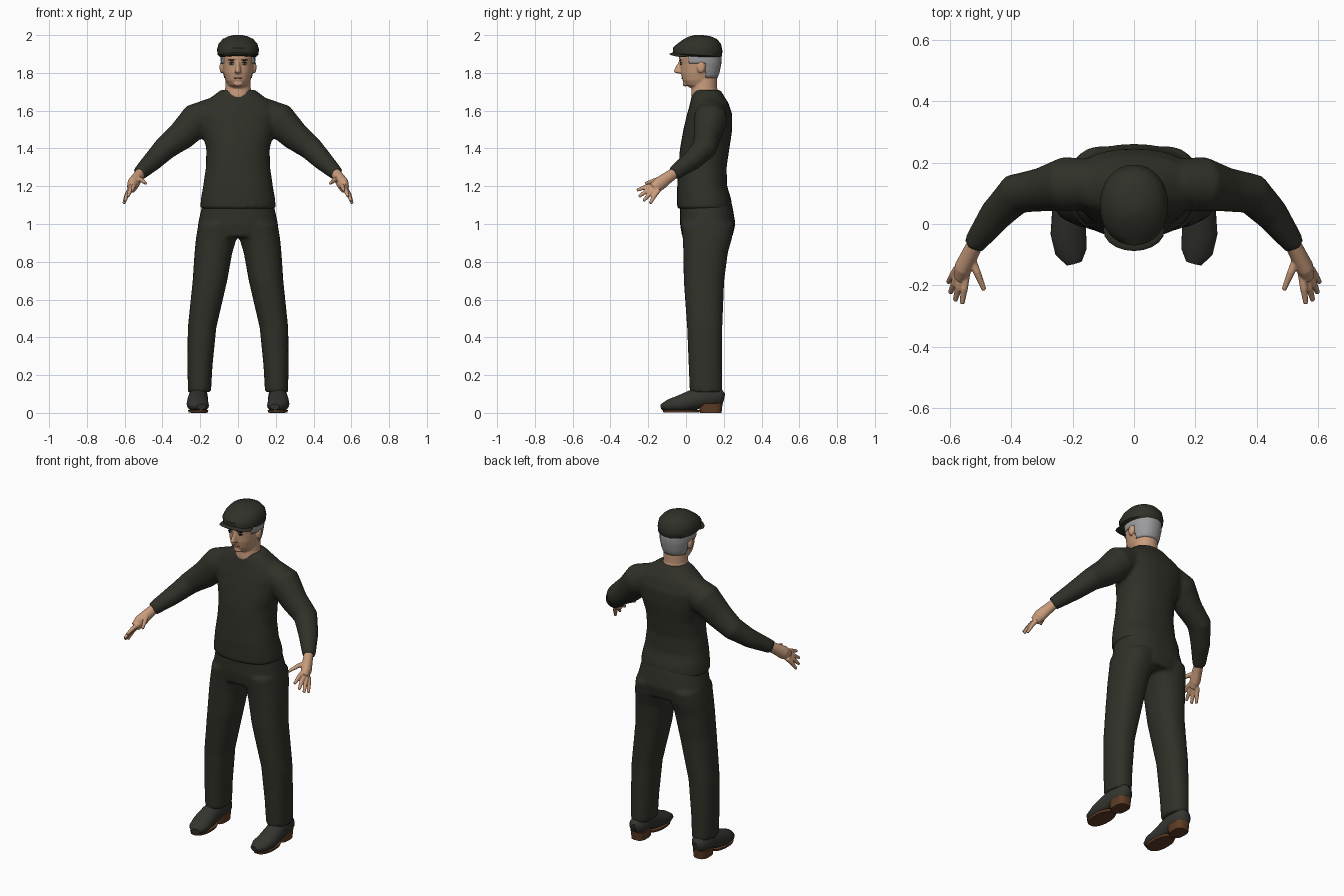
import bpy, bmesh, math
from mathutils import Vector, Matrix

if "Cube" in bpy.data.objects:
    bpy.data.objects.remove(bpy.data.objects["Cube"])


def material(name, r, g, b):
    m = bpy.data.materials.new(name)
    m.use_nodes = True
    m.diffuse_color = (r, g, b, 1)
    bsdf = m.node_tree.nodes["Principled BSDF"]
    bsdf.inputs["Base Color"].default_value = (r, g, b, 1)
    bsdf.inputs["Roughness"].default_value = 0.8
    return m


CLOTH = material("dark olive cloth", 0.03, 0.03, 0.022)
SHOE = material("charcoal leather", 0.035, 0.035, 0.029)
SKIN = material("skin", 0.58, 0.33, 0.2)
HAIR = material("grey hair", 0.33, 0.33, 0.34)
SOLE = material("brown sole", 0.11, 0.045, 0.018)
DARK = material("eye dark", 0.02, 0.014, 0.01)
WHITE = material("eye white", 0.6, 0.57, 0.53)
LIP = material("lips", 0.4, 0.17, 0.12)


def loft(bm, rings, n=32, power=1.0):
    """Skin rings given as (centre, u axis, v axis) and close both ends."""
    def bend(c):
        return math.copysign(abs(c) ** power, c)
    loops = []
    for c, u, v in rings:
        angles = [2 * math.pi * i / n for i in range(n)]
        loops.append([bm.verts.new(c + u * bend(math.cos(a)) + v * bend(math.sin(a))) for a in angles])
    for a, b in zip(loops, loops[1:]):
        for i in range(n):
            j = (i + 1) % n
            bm.faces.new((a[i], a[j], b[j], b[i]))
    bm.faces.new(loops[0])
    bm.faces.new(loops[-1])


def levels(bm, rows, sx=1, power=0.87, grow=0.0):
    """Horizontal rings: z, x min, x max, y min, y max."""
    loft(bm, [(Vector((sx * (a + b) / 2, (c + d) / 2, z)),
               Vector(((b - a) / 2 + grow, 0, 0)),
               Vector((0, (d - c) / 2 + grow, 0))) for z, a, b, c, d in rows], power=power)


def limb(bm, rows, sx=1, n=20):
    """Rings across a path: x, y, z, horizontal radius, upright radius."""
    pts = [Vector((sx * r[0], r[1], r[2])) for r in rows]
    rings = []
    for i, r in enumerate(rows):
        t = (pts[min(i + 1, len(pts) - 1)] - pts[max(i - 1, 0)]).normalized()
        u = t.cross(Vector((0, 0, 1))).normalized()
        rings.append((pts[i], u * r[3], u.cross(t) * r[4]))
    loft(bm, rings, n)


def blob(bm, loc, size):
    mat = Matrix.Translation(loc) @ Matrix.Diagonal((*size, 1))
    bmesh.ops.create_uvsphere(bm, u_segments=20, v_segments=12, radius=1, matrix=mat)


def finish(name, bm, mat, voxel=0, smooth=0):
    """Make the object; with a voxel size its pieces are fused."""
    bmesh.ops.recalc_face_normals(bm, faces=bm.faces[:])
    me = bpy.data.meshes.new(name)
    bm.to_mesh(me)
    bm.free()
    me.materials.append(mat)
    ob = bpy.data.objects.new(name, me)
    bpy.context.collection.objects.link(ob)
    if voxel:
        rm = ob.modifiers.new("fuse", "REMESH")
        rm.mode = "VOXEL"
        rm.voxel_size = voxel
        rm.use_smooth_shade = True
        sm = ob.modifiers.new("soften", "SMOOTH")
        sm.factor = 0.5
        sm.iterations = smooth
    else:
        bpy.ops.object.select_all(action="DESELECT")
        ob.select_set(True)
        bpy.context.view_layer.objects.active = ob
        bpy.ops.object.shade_smooth_by_angle(angle=math.radians(50))
    return ob


# Sweater: torso and sleeves
bm = bmesh.new()
levels(bm, [(1.08, -.2, .2, -.047, .245), (1.13, -.197, .197, -.047, .24),
            (1.2, -.185, .185, -.047, .218), (1.3, -.17, .17, -.04, .215),
            (1.4, -.168, .168, -.032, .23), (1.5, -.195, .195, -.014, .245),
            (1.58, -.21, .21, .005, .245), (1.64, -.185, .185, .022, .225),
            (1.68, -.13, .13, .03, .2), (1.71, -.09, .09, .048, .182)])
for s in (1, -1):
    limb(bm, [(.13, .13, 1.59, .08, .08), (.22, .13, 1.55, .09, .092),
              (.30, .112, 1.467, .072, .078), (.385, .098, 1.402, .067, .064),
              (.45, .03, 1.335, .055, .053), (.523, -.068, 1.266, .036, .038)], s)
finish("sweater", bm, CLOTH, .011, 4)

# Trousers: hips and legs
bm = bmesh.new()
levels(bm, [(1.16, -.18, .18, -.03, .22), (1.1, -.19, .19, -.032, .245),
            (1.0, -.212, .212, -.032, .262), (.93, -.215, .215, -.02, .245)])
for s in (1, -1):
    levels(bm, [(1.0, .0, .21, -.025, .255), (.93, .005, .222, -.018, .245),
                (.85, .03, .23, -.014, .222), (.7, .057, .24, -.012, .202),
                (.45, .115, .266, .006, .192), (.25, .135, .268, .014, .192),
                (.11, .143, .265, .02, .192)], s)
finish("trousers", bm, CLOTH, .011, 3)

# Hands
for s, side in ((1, "left"), (-1, "right")):
    bm = bmesh.new()
    limb(bm, [(.51, -.05, 1.278, .026, .028), (.535, -.1, 1.243, .028, .032),
              (.555, -.14, 1.213, .03, .037), (.566, -.172, 1.188, .022, .03)], s)
    fingers = [((.547, -.16, 1.205), (.56, -.26, 1.178)),
               ((.56, -.165, 1.195), (.583, -.25, 1.145)),
               ((.57, -.16, 1.185), (.599, -.225, 1.122)),
               ((.575, -.145, 1.18), (.605, -.19, 1.108)),
               ((.535, -.1, 1.24), (.488, -.215, 1.215))]
    for base, tip in fingers:
        mid = [(a + b) / 2 for a, b in zip(base, tip)]
        mid[2] += .006
        limb(bm, [(*base, .014, .014), (*mid, .0125, .0125), (*tip, .008, .008)], s, 12)
    finish(side + "_hand", bm, SKIN, .004, 2)

# Shoes with soles and heels
for s, side in ((1, "left"), (-1, "right")):
    bm = bmesh.new()
    limb(bm, [(.205, .2, .075, .02, .028), (.207, .18, .08, .044, .05),
              (.21, .1, .085, .05, .06), (.213, .04, .068, .054, .056),
              (.214, -.03, .048, .058, .046), (.205, -.09, .038, .052, .034),
              (.195, -.128, .032, .026, .016)], s, 28)
    for v in bm.verts:
        v.co.z = max(v.co.z, .045 if v.co.y > .075 else .014)
    finish(side + "_shoe", bm, SHOE)
    bm = bmesh.new()
    levels(bm, [(.003, .16, .262, -.12, .07), (.016, .157, .265, -.124, .08)], s)
    finish(side + "_sole", bm, SOLE)
    bm = bmesh.new()
    levels(bm, [(0, .166, .25, .075, .188), (.05, .162, .254, .068, .194)], s, .7)
    finish(side + "_heel", bm, SOLE)

# Head, neck, nose and ears
skull = [(1.722, -.035, .035, .02, .12), (1.735, -.053, .053, -.002, .14),
         (1.76, -.066, .066, -.018, .155), (1.8, -.077, .077, -.027, .17),
         (1.85, -.084, .084, -.03, .18), (1.88, -.085, .085, -.038, .182),
         (1.92, -.08, .08, -.03, .175), (1.95, -.05, .05, 0, .14)]
bm = bmesh.new()
levels(bm, skull, power=.92)
levels(bm, [(1.62, -.08, .08, .04, .18), (1.68, -.075, .075, .027, .175),
            (1.72, -.067, .067, .03, .165), (1.8, -.065, .065, .04, .165)], power=1)
levels(bm, [(1.796, -.01, .01, -.04, 0), (1.803, -.018, .018, -.064, 0),
            (1.815, -.015, .015, -.064, 0), (1.855, -.009, .009, -.042, 0),
            (1.87, -.01, .01, -.035, 0)], power=1)
blob(bm, (0, -.004, 1.742), (.025, .014, .014))
for s in (1, -1):
    blob(bm, (s * .086, .08, 1.83), (.012, .022, .032))
finish("head", bm, SKIN, .005, 2)

# Hair: shell around the back and temples
bm = bmesh.new()
levels(bm, skull[2:-1], power=.92, grow=.007)
bmesh.ops.subdivide_edges(bm, edges=bm.edges[:], cuts=2, use_grid_fill=True)
bare = []
for f in bm.faces:
    c = f.calc_center_median()
    back = c.y > .105 and c.z > 1.768
    temple = c.z > 1.848 and c.y > .012
    if len(f.verts) > 4 or not (back or temple):
        bare.append(f)
bmesh.ops.delete(bm, geom=bare, context="FACES")
hair = finish("hair", bm, HAIR)
hair.modifiers.new("thickness", "SOLIDIFY").thickness = .01

# Flat cap: crown and peak
bm = bmesh.new()
levels(bm, [(1.885, -.09, .09, -.04, .178), (1.895, -.108, .108, -.068, .19),
            (1.925, -.111, .111, -.07, .193), (1.955, -.102, .102, -.045, .185),
            (1.98, -.08, .08, -.01, .162), (1.994, -.05, .05, .02, .13),
            (2.0, -.022, .022, .045, .09)], power=.95)
for v in bm.verts:
    if v.co.z < 1.93:
        v.co.z -= .06 * (v.co.y - .06)
finish("cap_crown", bm, CLOTH)
bm = bmesh.new()
blob(bm, (0, -.02, 1.9), (.1, .068, .011))
for v in bm.verts:
    v.co.z -= 1.4 * v.co.x ** 2
finish("cap_peak", bm, CLOTH)

# Face details
for s, side in ((1, "left"), (-1, "right")):
    for part, mat, z, y, size in (("eye", WHITE, 1.847, -.0255, (.013, .004, .006)),
                                  ("iris", DARK, 1.847, -.028, (.006, .004, .006)),
                                  ("lash", DARK, 1.854, -.027, (.015, .004, .003)),
                                  ("brow", DARK, 1.868, -.031, (.019, .004, .004))):
        bm = bmesh.new()
        blob(bm, (s * .034, y, z), size)
        finish(side + "_" + part, bm, mat)
bm = bmesh.new()
blob(bm, (0, -.02, 1.772), (.024, .005, .005))
finish("mouth", bm, LIP)
